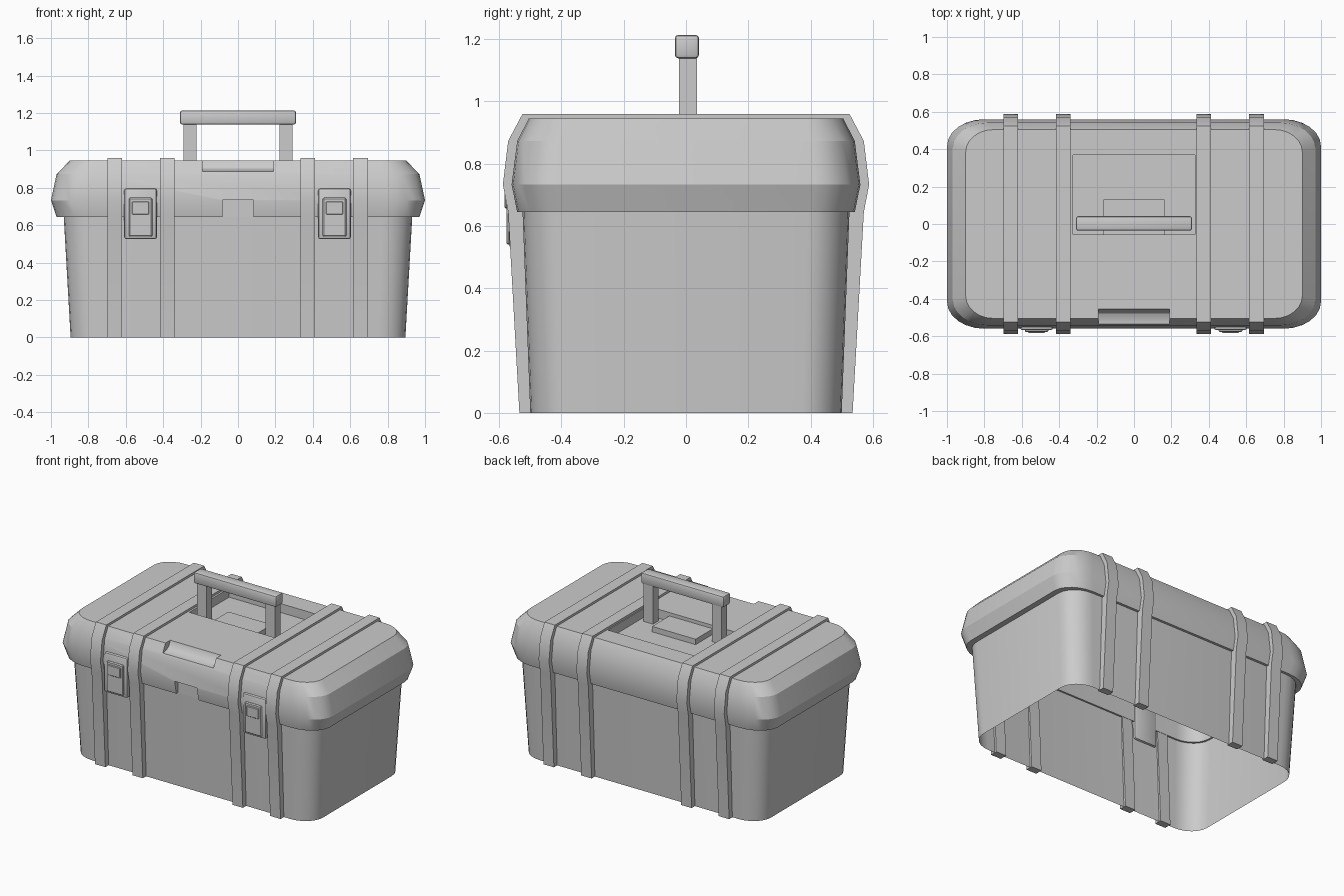
import bpy, bmesh, math

if "Cube" in bpy.data.objects:
    bpy.data.objects.remove(bpy.data.objects["Cube"])

def finish(name, bm):
    bmesh.ops.recalc_face_normals(bm, faces=bm.faces)
    me = bpy.data.meshes.new(name)
    bm.to_mesh(me)
    bm.free()
    ob = bpy.data.objects.new(name, me)
    bpy.context.collection.objects.link(ob)
    return ob

def box(name, x, y, z, bevel=0, segs=2):
    bm = bmesh.new()
    bmesh.ops.create_cube(bm, size=1)
    for v in bm.verts:
        for i, (a, b) in enumerate((x, y, z)):
            v.co[i] = a if v.co[i] < 0 else b
    if bevel:
        bmesh.ops.bevel(bm, geom=bm.edges[:], offset=bevel, segments=segs,
                        profile=0.5, affect='EDGES')
    return finish(name, bm)

def outline(hx, hy, rx, ry, n=6):
    pts = []
    for q in range(4):
        sx, sy = ((1, 1), (-1, 1), (-1, -1), (1, -1))[q]
        for k in range(n + 1):
            a = math.pi / 2 * (q + k / n)
            pts.append((sx * (hx - rx) + rx * math.cos(a), sy * (hy - ry) + ry * math.sin(a)))
    return pts

def loft(name, rings, caps):
    # each ring: half x, half y, corner rx, corner ry, z
    bm = bmesh.new()
    loops = [[bm.verts.new((x, y, r[4])) for x, y in outline(*r[:4])] for r in rings]
    for a, b in zip(loops, loops[1:]):
        for i in range(len(a)):
            j = (i + 1) % len(a)
            bm.faces.new((a[i], a[j], b[j], b[i]))
    if caps:
        bm.faces.new(loops[0])
        bm.faces.new(loops[-1])
    return finish(name, bm)

def prism(name, profile, x0, x1):
    bm = bmesh.new()
    a, b = [[bm.verts.new((x, y, z)) for y, z in profile] for x in (x0, x1)]
    for i in range(len(a)):
        j = (i + 1) % len(a)
        bm.faces.new((a[i], a[j], b[j], b[i]))
    bm.faces.new(a)
    bm.faces.new(b)
    return finish(name, bm)

def cut(ob, cutter):
    m = ob.modifiers.new("cut", 'BOOLEAN')
    m.operation, m.solver, m.object = 'DIFFERENCE', 'EXACT', cutter
    bpy.context.view_layer.objects.active = ob
    bpy.ops.object.modifier_apply(modifier=m.name)
    bpy.data.objects.remove(cutter)

# Open-bottomed tapered body
loft("body", [(0.895, 0.50, 0.15, 0.13, 0), (0.932, 0.525, 0.16, 0.135, 0.65)], False)

# Hollow lid: outer skin going down, then the inner skin going up
lid = loft("lid", [(0.90, 0.505, 0.15, 0.12, 0.945), (0.97, 0.542, 0.19, 0.14, 0.873),
                   (1.0, 0.56, 0.20, 0.145, 0.733), (0.97, 0.542, 0.19, 0.14, 0.645),
                   (0.92, 0.513, 0.15, 0.13, 0.645), (0.92, 0.513, 0.15, 0.13, 0.83),
                   (0.88, 0.485, 0.14, 0.11, 0.865)], True)
# Handle recess, front lock notch and finger scoop
cut(lid, box("recess_cutter", (-0.326, 0.326), (-0.055, 0.37), (0.885, 1.1)))
cut(lid, box("notch_cutter", (-0.083, 0.083), (-0.7, -0.526), (0.6, 0.735)))
cut(lid, prism("scoop_cutter", [(-0.455, 1.05), (-0.455, 0.945), (-0.462, 0.922), (-0.478, 0.903),
                                (-0.502, 0.892), (-0.53, 0.888), (-0.7, 0.888), (-0.7, 1.05)],
               -0.19, 0.19))

# Raised block in the recess
box("recess_block", (-0.163, 0.163), (-0.056, 0.13), (0.88, 0.922))

# Four bands wrapped over the box from front to back
outer = [(-0.535, 0), (-0.571, 0.645), (-0.588, 0.733), (-0.571, 0.873), (-0.525, 0.96)]
inner = [(-0.485, 0), (-0.515, 0.645), (-0.54, 0.733), (-0.525, 0.86), (-0.49, 0.93)]
outer += [(-y, z) for y, z in reversed(outer)]
inner += [(-y, z) for y, z in reversed(inner)]
for n, xc in enumerate((-0.659, -0.378, 0.372, 0.655)):
    bm = bmesh.new()
    rows = [[bm.verts.new((xc + dx, *p)) for dx, p in
             ((-0.039, o), (0.039, o), (0.039, i), (-0.039, i))] for o, i in zip(outer, inner)]
    for a, b in zip(rows, rows[1:]):
        for k in range(4):
            m = (k + 1) % 4
            bm.faces.new((a[k], a[m], b[m], b[k]))
    bm.faces.new(rows[0])
    bm.faces.new(rows[-1])
    finish(f"band_{n + 1}", bm)

# Carrying handle
box("handle_grip", (-0.31, 0.31), (-0.036, 0.042), (1.138, 1.214), 0.012)
for side, s in (("left", -1), ("right", 1)):
    x = sorted((s * 0.222, s * 0.292))
    box(f"handle_post_{side}", x, (-0.022, 0.036), (0.88, 1.15))

# Two front latches: frame, lever and window tab
for side, xc in (("left", -0.521), ("right", 0.516)):
    box(f"latch_frame_{side}", (xc - 0.088, xc + 0.088), (-0.568, -0.505), (0.525, 0.797), 0.014)
    box(f"latch_lever_{side}", (xc - 0.063, xc + 0.063), (-0.577, -0.55), (0.54, 0.747), 0.006, 1)
    box(f"latch_tab_{side}", (xc - 0.046, xc + 0.046), (-0.583, -0.56), (0.657, 0.727), 0.004, 1)

# Smooth rounded corners while keeping edges crisp
for ob in bpy.context.scene.objects:
    ob.select_set(True)
    bpy.context.view_layer.objects.active = ob
bpy.ops.object.shade_smooth_by_angle(angle=math.radians(25))
